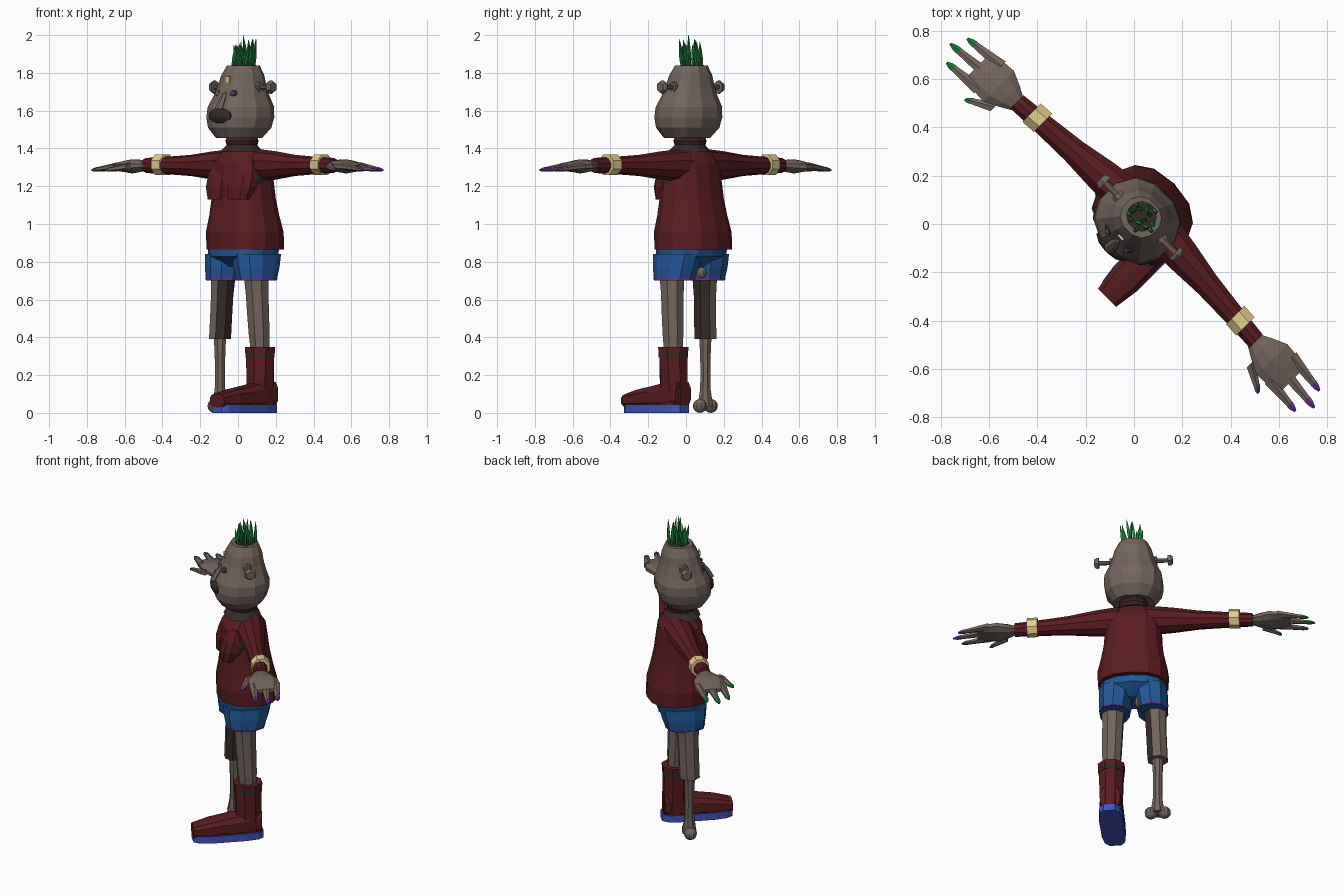
import bpy, bmesh, math, random
from mathutils import Matrix, Vector

if "Cube" in bpy.data.objects:
    bpy.data.objects.remove(bpy.data.objects["Cube"])
random.seed(4)
TURN = Matrix.Rotation(-math.pi / 4, 4, 'Z')   # the figure stands turned diagonally


def material(name, red, green, blue):
    mat = bpy.data.materials.new(name)
    mat.use_nodes = True
    mat.diffuse_color = (red, green, blue, 1)
    mat.node_tree.nodes["Principled BSDF"].inputs["Base Color"].default_value = mat.diffuse_color
    return mat


skin = material("grey brown skin", .17, .13, .11)
cloth = material("dark red cloth", .105, .012, .015)
denim = material("shorts blue", .016, .1, .32)
rubber = material("sole blue", .06, .085, .52)
gold = material("pale gold", .78, .62, .28)
grass = material("grass green", .012, .2, .04)
violet = material("violet", .15, .04, .32)
dark = material("dark brown", .035, .024, .02)
maroon = material("dark maroon", .045, .016, .015)


def finish(name, mat, bm):
    bmesh.ops.recalc_face_normals(bm, faces=bm.faces)
    mesh = bpy.data.meshes.new(name)
    bm.to_mesh(mesh)
    bm.free()
    mesh.transform(TURN)
    mesh.materials.append(mat)
    bpy.context.collection.objects.link(bpy.data.objects.new(name, mesh))
    return mesh


def tube(name, mat, axis, start, end, radii, sides=8, flat=(1, 1), power=1):
    """Evenly spaced rings from start to end, square to an axis; flat scales the second radius."""
    bm = bmesh.new()
    start, end = Vector(start), Vector(end)
    first, second = {'x': (1, 2), 'y': (0, 2), 'z': (0, 1)}[axis]
    rings = []
    for step, radius in enumerate(radii):
        along = step / (len(radii) - 1)
        depth = radius * (flat[0] + (flat[1] - flat[0]) * along)
        ring = []
        for side in range(sides):
            angle = math.tau * (side + .5) / sides
            cos, sin = math.cos(angle), math.sin(angle)
            point = start.lerp(end, along)
            point[first] += radius * math.copysign(abs(cos) ** power, cos)
            point[second] += depth * math.copysign(abs(sin) ** power, sin)
            ring.append(bm.verts.new(point))
        rings.append(ring)
    for low, high in zip(rings, rings[1:]):
        for side in range(sides):
            bm.faces.new((low[side - 1], low[side], high[side], high[side - 1]))
    bm.faces.new(rings[0])
    bm.faces.new(rings[-1])
    return finish(name, mat, bm)


def ball(name, mat, centre, size):
    bm = bmesh.new()
    bmesh.ops.create_uvsphere(bm, u_segments=10, v_segments=8, radius=1)
    place = Matrix.Translation(centre) @ Matrix.Diagonal((*size, 1))
    bmesh.ops.transform(bm, matrix=place, verts=bm.verts)
    finish(name, mat, bm)


# Sweater with dark neckline and worn armpit, then collar and neck
tube("sweater_body", cloth, 'z', (0, .055, .865), (0, .03, 1.41),
     [.208, .21, .19, .175, .168, .16, .09], sides=14, flat=(.87, .8), power=.85)
tube("neckline", dark, 'z', (0, .025, 1.38), (0, .03, 1.415), [.128, .085], sides=12, flat=(.85, .95))
ball("armpit_patch", dark, (.15, .0, 1.235), (.018, .055, .032))
tube("collar", maroon, 'z', (0, .03, 1.4), (0, .03, 1.48), [.09, .082, .088, .08, .086], sides=12)
tube("neck", skin, 'z', (0, .03, 1.4), (0, .03, 1.5), [.066, .066], sides=12)

# Head, flat-topped with a heavy jaw
tube("head", skin, 'z', (0, .008, 1.455), (0, .04, 1.84),
     [.12, .165, .177, .173, .147, .127, .113, .085], sides=12, flat=(.93, .93), power=.85)
tube("nose", skin, 'z', (0, -.09, 1.7), (0, -.135, 1.61), [.012, .024, .026], flat=(1.2, 1.2))
ball("mouth", dark, (0, -.128, 1.573), (.085, .036, .042))
tube("forehead_patch", gold, 'y', (0, -.083, 1.765), (0, -.073, 1.765), [.022, .022], sides=4)

# Hair: a clump of grass blades in soil
crown = Vector((0, .045, 1.835))
tube("scalp_soil", dark, 'z', crown, crown + Vector((0, 0, .006)), [.066, .062], sides=12)
BLADES = 14
for blade in range(BLADES):
    spread = .062 * math.sqrt((blade + 2) / (BLADES + 1))
    root = crown + Vector((math.cos(blade * 2.4), math.sin(blade * 2.4), 0)) * spread
    height = random.uniform(.1, .15) if blade else .165
    lean = Vector((random.uniform(-.025, .025), random.uniform(-.02, .015), height))
    tube("grass_blade", grass, 'z', root, root + lean, [.008, .011, .008, .001], sides=4)

# Parts on both sides
for side, sign, varnish, iris in (("left", 1, violet, violet), ("right", -1, grass, skin)):
    def at(x, y, z):
        return Vector((sign * x, y, z))

    tube(side + "_bust", cloth, 'z', at(.075, -.06, 1.13), at(.085, -.015, 1.33),
         [.068, .088, .083, .06], sides=10, flat=(.85, .8), power=.85)
    ball(side + "_eye_socket", dark, at(.055, -.085, 1.69), (.024, .02, .018))
    ball(side + "_iris", iris, at(.055, -.097, 1.69), (.014, .013, .013))

    # Bolt through the temple
    temple, bolt_end = at(.1, .035, 1.725), at(.23, .035, 1.725)
    tube(side + "_bolt_base", skin, 'x', temple, temple.lerp(bolt_end, .3), [.03, .026])
    tube(side + "_bolt_shaft", skin, 'x', temple, bolt_end, [.013, .013])
    tube(side + "_bolt_head", skin, 'x', temple.lerp(bolt_end, .8), bolt_end, [.036, .036, .026], sides=6)

    # Sleeve, bracelet and palm
    tube(side + "_sleeve", cloth, 'x', at(.08, .06, 1.31), at(.7, .015, 1.31),
         [.088, .075, .056, .047, .04], sides=10)
    tube(side + "_bracelet", gold, 'x', at(.563, .03, 1.314), at(.625, .026, 1.314), [.058, .058])
    tube(side + "_palm", skin, 'x', at(.68, .01, 1.31), at(.92, .005, 1.3),
         [.03, .065, .094, .09, .065], sides=10, flat=(.6, .2))

    # Fingers and thumb, each with a painted nail
    for finger, knuckle, tip in (("index_finger", at(.85, -.06, 1.305), at(1.02, -.075, 1.285)),
                                 ("middle_finger", at(.85, .01, 1.305), at(1.065, -.01, 1.285)),
                                 ("outer_finger", at(.85, .075, 1.305), at(1.03, .055, 1.285)),
                                 ("thumb", at(.75, -.065, 1.305), at(.86, -.13, 1.285))):
        tube(f"{side}_{finger}", skin, 'x', knuckle, knuckle.lerp(tip, .85),
             [.029, .022, .015], sides=6, flat=(.7, .7))
        tube(f"{side}_{finger}_nail", varnish, 'x', knuckle.lerp(tip, .78), tip,
             [.018, .015, .006], sides=6, flat=(.7, .7))

    # Shorts leg with hem trim
    hem = at(.113, .025, .702)
    tube(side + "_shorts_leg", denim, 'z', hem, at(.1, .038, .84),
         [.088, .098, .102], sides=10, flat=(1.3, 1.4), power=.85)
    tube(side + "_shorts_trim", violet, 'z', hem + Vector((0, 0, .003)), hem + Vector((0, 0, .011)),
         [.09, .091], sides=10, flat=(1.31, 1.31), power=.85)

    # Twin knobs at the foot of the bare bone
    ball(side + "_bone_knob", skin, (sign * .04 - .14, .005, .037), (.038, .038, .037))

tube("shorts_waist", denim, 'z', (0, .033, .775), (0, .042, .88),
     [.1, .19, .197], sides=14, flat=(.8, .84), power=.85)
ball("shorts_tear", skin, (-.03, .085, .745), (.02, .03, .032))

# Legs: the left is whole, the right is open on its inner side and ends in a bone
tube("left_leg", skin, 'z', (.13, .035, .32), (.12, .015, .74), [.053, .06, .063, .065, .072])
right_leg = tube("right_leg", skin, 'z', (-.14, .005, .39), (-.125, .015, .74), [.063, .063, .064, .072])
right_leg.materials.append(dark)
inward = TURN @ Vector((1, 0, 0))
for face in right_leg.polygons:
    face.material_index = int(face.normal.dot(inward) > .35)
tube("leg_bone", skin, 'z', (-.14, .005, .03), (-.14, .005, .42), [.045, .03, .028, .031, .036])

# Boot with a dark band under the cuff
tube("boot_shaft", cloth, 'z', (.13, .04, .04), (.13, .035, .31), [.068, .073, .078], flat=(1.2, 1.05))
tube("boot_band", dark, 'z', (.13, .035, .292), (.13, .035, .32), [.081, .081], flat=(1.05, 1.05))
tube("boot_cuff", cloth, 'z', (.13, .035, .318), (.13, .035, .35), [.082, .084], flat=(1.05, 1.05))
tube("boot_foot", cloth, 'y', (.137, -.295, .065), (.132, .11, .1),
     [.055, .07, .07, .07, .06], sides=10, flat=(.65, 1.2), power=.7)
tube("boot_sole", rubber, 'z', (.135, -.085, 0), (.135, -.085, .045), [.072, .072],
     sides=12, flat=(2.95, 2.95), power=.55)
